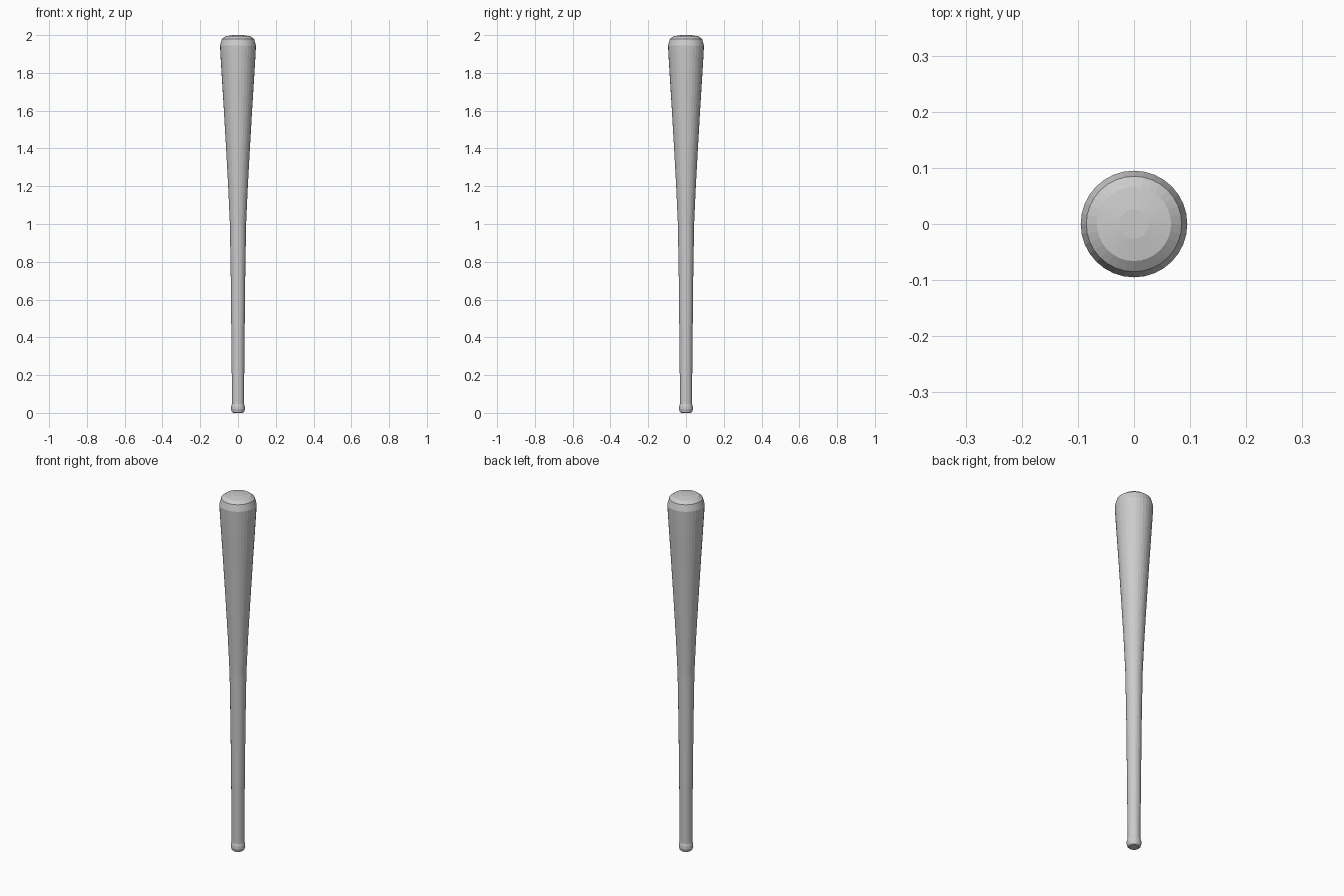
import bpy, bmesh, math

if "Cube" in bpy.data.objects:
    bpy.data.objects.remove(bpy.data.objects["Cube"])

# half profile of the bat: (radius, height), from knob to tip
PROFILE = [
    (0.026, 0.0), (0.033, 0.006), (0.037, 0.02), (0.036, 0.034), (0.032, 0.048),
    (0.033, 0.2), (0.036, 0.5), (0.038, 0.7), (0.043, 1.0), (0.052, 1.2),
    (0.063, 1.4), (0.077, 1.64), (0.087, 1.8), (0.093, 1.9), (0.095, 1.945),
    (0.085, 1.98), (0.066, 1.994), (0.026, 2.0),
]
SIDES = 32


def lathe(name, profile, sides):
    bm = bmesh.new()
    rings = [[bm.verts.new((r * math.cos(2 * math.pi * i / sides),
                            r * math.sin(2 * math.pi * i / sides), z))
              for i in range(sides)] for r, z in profile]
    for a, b in zip(rings, rings[1:]):
        for i in range(sides):
            j = (i + 1) % sides
            bm.faces.new((a[i], a[j], b[j], b[i]))
    bm.faces.new(rings[0][::-1])
    bm.faces.new(rings[-1])
    mesh = bpy.data.meshes.new(name)
    bm.to_mesh(mesh)
    bm.free()
    obj = bpy.data.objects.new(name, mesh)
    bpy.context.collection.objects.link(obj)
    return obj


# one turned piece: knob, handle, barrel and rounded tip, flat shaded
lathe("bat", PROFILE, SIDES)
